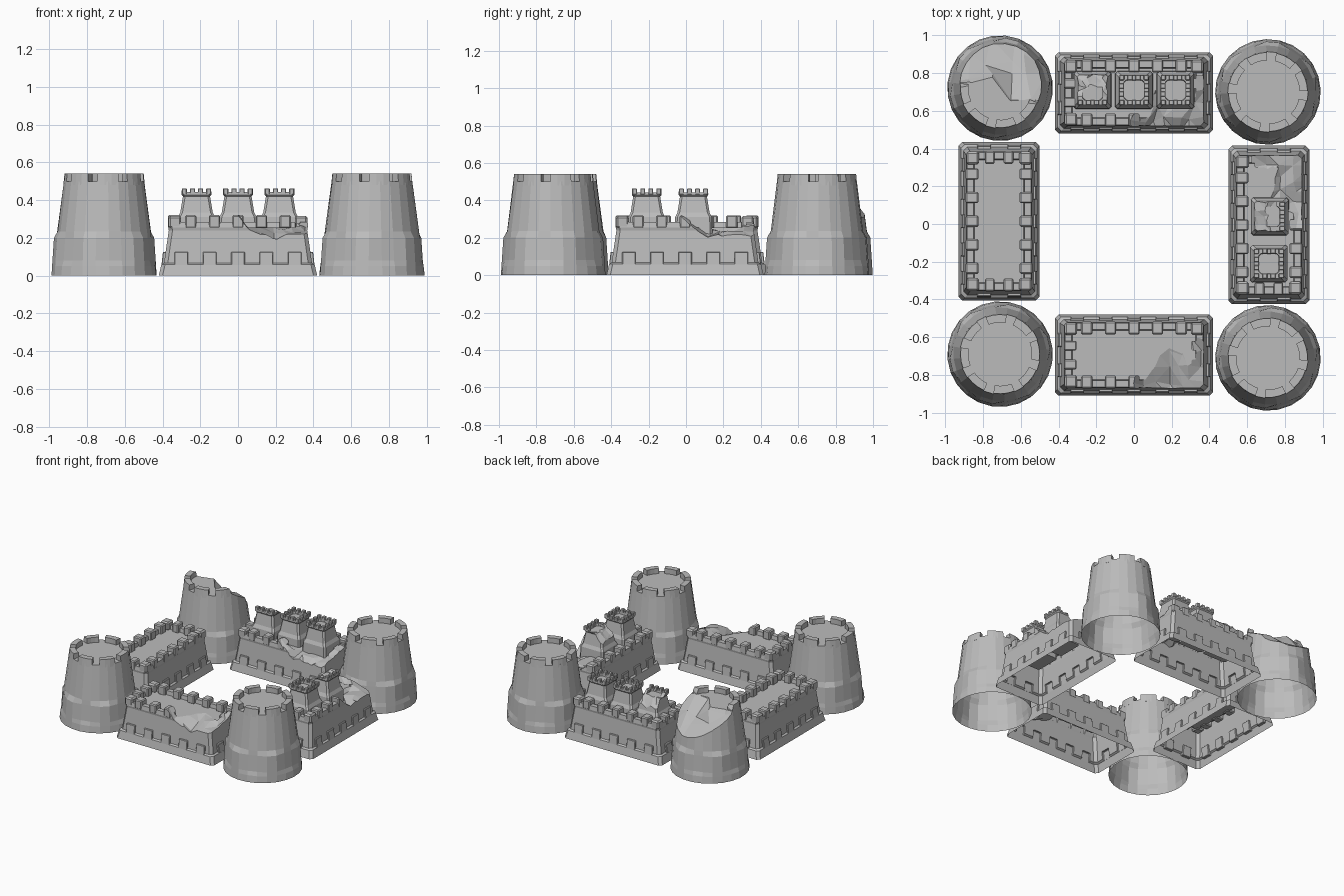
import bpy, bmesh, math, random
from mathutils import Vector

random.seed(4)
cube = bpy.data.objects.get("Cube")
if cube:
    bpy.data.objects.remove(cube, do_unlink=True)

stone = bpy.data.materials.new("grey_stone")
stone.use_nodes = True
stone.diffuse_color = (0.5, 0.5, 0.5, 1)
stone.node_tree.nodes["Principled BSDF"].inputs["Base Color"].default_value = (0.5, 0.5, 0.5, 1)


def loft(bm, rings):
    """Closed solid through matching rings of points."""
    rows = [[bm.verts.new(p) for p in ring] for ring in rings]
    n = len(rows[0])
    for a, b in zip(rows, rows[1:]):
        for i in range(n):
            j = (i + 1) % n
            bm.faces.new((a[i], a[j], b[j], b[i]))
    bm.faces.new(rows[0][::-1])
    bm.faces.new(rows[-1])


def rect(hx, hy, z, c=0.02):
    """Rectangle with chamfered corners."""
    return [(hx, c - hy, z), (hx, hy - c, z), (hx - c, hy, z), (c - hx, hy, z),
            (-hx, hy - c, z), (-hx, c - hy, z), (c - hx, -hy, z), (hx - c, -hy, z)]


def block(bm, x, y, z0, z1, hx, hy, bevel=0.007, lean=(0, 0)):
    """Small bevelled block, its top shifted by lean."""
    rings = []
    for z, s in ((z0, 0), (z1, 1)):
        cx, cy = x + lean[0] * s, y + lean[1] * s
        rings.append([(cx + a * hx, cy + b * hy, z)
                      for a, b in ((1, -1), (1, 1), (-1, 1), (-1, -1))])
    part = bmesh.new()
    loft(part, rings)
    bmesh.ops.bevel(part, geom=part.edges[:], offset=bevel, segments=1, affect='EDGES')
    tmp = bpy.data.meshes.new("tmp")
    part.to_mesh(tmp)
    part.free()
    bm.from_mesh(tmp)
    bpy.data.meshes.remove(tmp)


def make_object(name, bm, loc, rot):
    bmesh.ops.recalc_face_normals(bm, faces=bm.faces[:])
    mesh = bpy.data.meshes.new(name)
    bm.to_mesh(mesh)
    bm.free()
    obj = bpy.data.objects.new(name, mesh)
    obj.location, obj.rotation_euler = loc, (0, 0, rot)
    bpy.context.collection.objects.link(obj)
    return obj


def rubble(x0, x1, y0, y1, nx, ny, height, jag):
    """Solid with a jagged underside, used to break masonry away."""
    bm = bmesh.new()
    bmesh.ops.create_grid(bm, x_segments=nx, y_segments=ny, size=1)
    for v in bm.verts:
        inner = abs(v.co.x) < 0.99 and abs(v.co.y) < 0.99
        x = x0 + (v.co.x + 1) / 2 * (x1 - x0)
        y = y0 + (v.co.y + 1) / 2 * (y1 - y0)
        if inner:
            x += random.uniform(-jag, jag)
            y += random.uniform(-jag, jag)
        v.co = (x, y, height(x, y) + random.uniform(-jag, jag))
    bmesh.ops.triangulate(bm, faces=bm.faces[:])
    up = bmesh.ops.extrude_face_region(bm, geom=bm.faces[:])
    for v in up["geom"]:
        if isinstance(v, bmesh.types.BMVert):
            v.co.z = 1
    return bm


def finish(name, bm, loc, rot=0, cutter=None):
    """Create the part, break it if asked, and leave its underside open."""
    obj = make_object(name, bm, loc, rot)
    if cutter:
        tool = make_object(name + "_cutter", cutter, loc, rot)
        tool.hide_render = True
        mod = obj.modifiers.new("break", 'BOOLEAN')
        mod.operation, mod.solver, mod.object = 'DIFFERENCE', 'EXACT', tool
        mod.use_self = True
        bpy.context.view_layer.update()
        graph = bpy.context.evaluated_depsgraph_get()
        result = bpy.data.meshes.new_from_object(obj.evaluated_get(graph))
        obj.modifiers.clear()
        obj.data = result
        bpy.data.objects.remove(tool, do_unlink=True)
    bm = bmesh.new()
    bm.from_mesh(obj.data)
    under = [f for f in bm.faces if all(v.co.z < 0.001 for v in f.verts)]
    bmesh.ops.delete(bm, geom=under, context='FACES')
    bm.to_mesh(obj.data)
    bm.free()
    obj.data.materials.clear()
    obj.data.materials.append(stone)


# Round corner towers
def tower(name, x, y, turn, broken=False):
    bm = bmesh.new()
    sides = 24
    # Radius per height on raised and plain stones of the skirt
    levels = ((0, 0.28, 0.28), (0.05, 0.277, 0.274), (0.08, 0.275, 0.264),
              (0.2, 0.267, 0.254), (0.235, 0.247, 0.25), (0.5, 0.214, 0.214))
    rings = []
    for z, high, low in levels:
        ring = []
        for i in range(sides):
            a = math.tau * i / sides + turn
            r = high if i % 4 < 2 else low
            ring.append((r * math.cos(a), r * math.sin(a), z))
        rings.append(ring)
    loft(bm, rings)
    # Parapet stones
    for k in range(8):
        mid = math.tau * k / 8 + turn
        arc = [mid + s * 0.27 for s in (-1, -0.33, 0.33, 1)]
        rings = []
        for z, r in ((0.48, 0.216), (0.54, 0.21)):
            rings.append([(r * math.cos(a), r * math.sin(a), z) for a in arc]
                         + [(0.168 * math.cos(a), 0.168 * math.sin(a), z) for a in arc[::-1]])
        loft(bm, rings)
    cutter = None
    if broken:
        def slope(px, py):
            s = 0.25 * px + 0.97 * py
            return 0.66 if s < -0.07 else 0.5 - 0.75 * max(0, s)
        cutter = rubble(-0.35, 0.35, -0.35, 0.35, 7, 7, slope, 0.03)
    finish(name, bm, (x, y, 0), 0, cutter)


tower("front_right_tower", -0.71, -0.69, 0.1)
tower("front_left_tower", 0.71, -0.71, 0.2)
tower("back_left_tower", 0.71, 0.70, 0.3)
tower("broken_tower", -0.71, 0.72, 0.15, True)


# Straight walls with battlements
def wall(name, x, y, rot=0, broken=False):
    bm = bmesh.new()
    sections = ((0.42, 0.215, 0), (0.406, 0.202, 0.06), (0.392, 0.189, 0.068),
                (0.367, 0.172, 0.24), (0.37, 0.175, 0.255), (0.365, 0.17, 0.285),
                (0.33, 0.135, 0.285), (0.325, 0.13, 0.255))
    loft(bm, [rect(*s) for s in sections])
    for s in (-1, 1):
        for i in range(-2, 3):
            # Skirt stones and merlons of the long sides
            block(bm, i * 0.15, s * 0.192, 0.045, 0.125, 0.036, 0.012, 0.003, (0, -s * 0.009))
            block(bm, i * 0.125, s * 0.143, 0.25, 0.32, 0.03, 0.034)
        for t in (-1, 1):
            # Short sides and corners
            block(bm, s * 0.395, t * 0.08, 0.045, 0.125, 0.012, 0.036, 0.003, (-s * 0.009, 0))
            block(bm, s * 0.338, t * 0.05, 0.25, 0.32, 0.034, 0.026)
            block(bm, s * 0.335, t * 0.14, 0.25, 0.315, 0.034, 0.034, 0.01)
    cutter = None
    if broken:
        def slope(px, py):
            across = min(1, max(0, (py + 0.2) / 0.26))
            return 0.195 + 0.085 * across + max(0, 0.12 - px) * 0.8
        cutter = rubble(-0.02, 0.5, -0.3, 0.09, 8, 5, slope, 0.02)
    finish(name, bm, (x, y, 0), rot, cutter)


quarter = math.pi / 2
wall("front_wall", 0, -0.695, 0, True)
wall("back_wall", 0, 0.695, 0, True)
wall("right_wall", -0.715, 0.015, quarter)
wall("left_wall", 0.715, -0.005, quarter, True)


# Square turrets standing on the walls
def turret(name, x, y, rot=0, broken=False):
    bm = bmesh.new()
    sections = ((0.102, 0.2), (0.098, 0.31), (0.086, 0.335), (0.072, 0.42),
                (0.079, 0.428), (0.078, 0.442), (0.054, 0.442), (0.052, 0.425))
    loft(bm, [rect(h, h, z, 0.012) for h, z in sections])
    for s in (-1, 1):
        for i in (-1.5, -0.5, 0.5, 1.5):
            block(bm, i * 0.043, s * 0.066, 0.43, 0.463, 0.013, 0.014, 0.003)
            if abs(i) < 1:
                block(bm, s * 0.066, i * 0.043, 0.43, 0.463, 0.014, 0.013, 0.003)
    cutter = None
    if broken:
        cutter = rubble(-0.13, 0.13, -0.035, 0.14, 6, 5,
                        lambda px, py: 0.44 - 0.9 * max(0, py), 0.015)
    finish(name, bm, (x, y, 0), rot, cutter)


for n, x in enumerate((-0.22, 0, 0.22)):
    turret("back_turret_%d" % (n + 1), x, 0.71, 0, n == 0)
turret("left_turret_1", 0.715, -0.21, quarter)
turret("left_turret_2", 0.72, 0.04, quarter, True)
